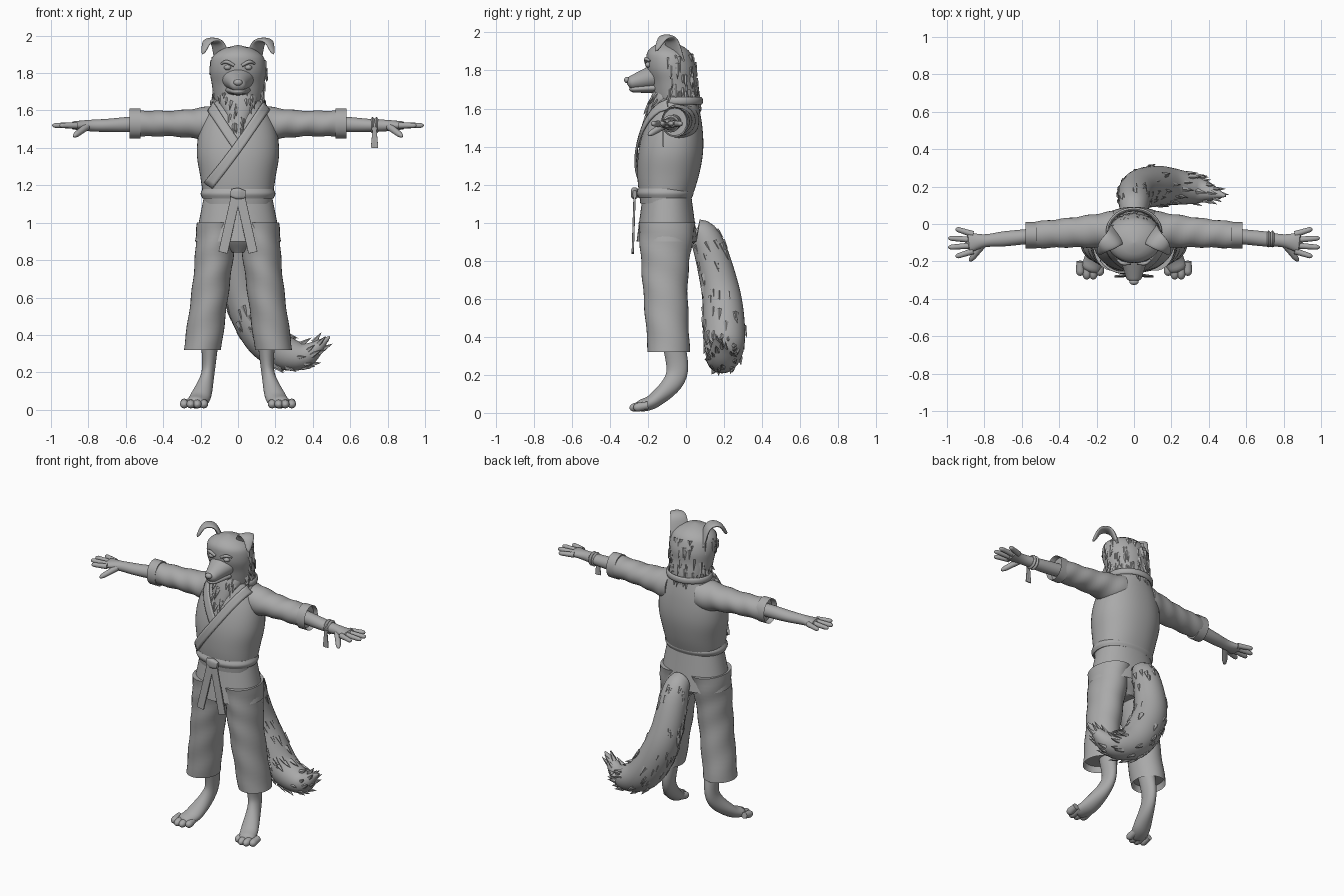
import bpy, bmesh, math, random
from mathutils import Vector
from mathutils.bvhtree import BVHTree

random.seed(4)
cube = bpy.data.objects.get("Cube")
if cube:
    bpy.data.objects.remove(cube)

shade = (0.4, 0.4, 0.4, 1)
grey = bpy.data.materials.new("plain_grey")
grey.use_nodes = True
grey.diffuse_color = shade
grey.node_tree.nodes["Principled BSDF"].inputs["Base Color"].default_value = shade
X, Y, Z = Vector((1, 0, 0)), Vector((0, 1, 0)), Vector((0, 0, 1))


def finish(name, bm, mirror=False):
    """Turn a bmesh into a smooth object that keeps its hard edges."""
    bmesh.ops.recalc_face_normals(bm, faces=bm.faces)
    for face in bm.faces:
        face.smooth = True
    for edge in bm.edges:
        edge.smooth = len(edge.link_faces) < 2 or edge.calc_face_angle(0) < 0.7
    mesh = bpy.data.meshes.new(name)
    bm.to_mesh(mesh)
    bm.free()
    mesh.materials.append(grey)
    ob = bpy.data.objects.new(name, mesh)
    bpy.context.collection.objects.link(ob)
    if mirror:
        ob.modifiers.new("Mirror", "MIRROR")
    return ob


def smooth(keys, t):
    """Smooth curve through evenly spaced keys, either numbers or vectors."""
    if len(keys) == 1:
        return keys[0]
    keys = [2 * keys[0] - keys[1], *keys, 2 * keys[-1] - keys[-2]]
    t *= len(keys) - 3
    i = max(0, min(int(t), len(keys) - 4))
    t -= i
    a, b, c, d = keys[i:i + 4]
    return b + (c - a + (2 * a - 5 * b + 4 * c - d + (3 * (b - c) + d - a) * t) * t) * t / 2


def heading(path, t):
    return (smooth(path, t + .01) - smooth(path, t - .01)).normalized()


def section(t, path, width, depth=None, side=X, flat=None, tip=0):
    """Centre, two radius vectors and direction; tip is the rounded share of the end."""
    path = [Vector(point) for point in path]
    along = flat or heading(path, t)
    u = (side - along * side.dot(along)).normalized()
    scale = 1
    if tip and t > 1 - tip:
        scale = math.sqrt(max(.001, 1 - ((t - 1 + tip) / tip) ** 2))
    a, b = smooth(width, t), smooth(depth or width, t)
    return smooth(path, t), u * a * scale, along.cross(u) * b * scale, along


def tube(name, rows=24, n=32, p=2, fold=0, hollow=False, mirror=False, **shape):
    """Loft superellipse rings; fold adds cloth waves, hollow recesses the far end."""
    bm = bmesh.new()
    rings = []
    for j in range(rows + 1):
        centre, u, v, along = section(j / rows, **shape)
        ring = []
        for k in range(n):
            angle = math.tau * k / n
            wave = 1 + fold * math.sin(2 * angle + j)
            co, si = [math.copysign(abs(w) ** (2 / p), w) * wave
                      for w in (math.cos(angle), math.sin(angle))]
            ring.append(bm.verts.new(centre + u * co + v * si))
        rings.append(ring)
    for r, q in zip(rings, rings[1:]):
        for k in range(n):
            bm.faces.new((r[k - 1], r[k], q[k], q[k - 1]))
    bm.faces.new(rings[0])
    end = bm.faces.new(rings[-1])
    if hollow:
        bm.normal_update()
        bmesh.ops.inset_region(bm, faces=[end], thickness=.01)
        bmesh.ops.translate(bm, verts=end.verts, vec=-along * .04)
    return finish(name, bm, mirror)


def tufts(name, count, shape, keep, flow=1, size=.06, lift=.3):
    """Pointed fur locks scattered over a tube, lying along its flow."""
    bm = bmesh.new()
    while count:
        t, angle = random.uniform(.05, .95), random.uniform(0, math.tau)
        centre, u, v, along = section(t, **shape)
        out = u * math.cos(angle) + v * math.sin(angle)
        normal = out.normalized()
        if keep(normal, t):
            lock = (along * flow + normal * lift).normalized()
            length = size * random.uniform(.7, 1.2)
            matrix = lock.to_track_quat('Z', 'Y').to_matrix().to_4x4()
            matrix.translation = centre + out * .95 + lock * length * .4
            bmesh.ops.create_cone(bm, segments=5, radius1=length / 4, radius2=0,
                                  depth=length, matrix=matrix)
            count -= 1
    return finish(name, bm)


def ball(name, centre, radii, mirror=False):
    bm = bmesh.new()
    bmesh.ops.create_uvsphere(bm, u_segments=20, v_segments=12, radius=1)
    bmesh.ops.scale(bm, verts=bm.verts, vec=radii)
    bmesh.ops.translate(bm, verts=bm.verts, vec=centre)
    return finish(name, bm, mirror)


# Jacket: body, skirt, sleeves and cuffs
jacket = tube("jacket_body", path=[(0, -.11, 1.1), (0, -.05, 1.65)], flat=Z, n=48, p=2.2,
              width=[.18, .2, .22, .2, .13], depth=[.13, .16, .17, .15, .11])
tube("jacket_skirt", path=[(0, -.1, 1.2), (0, -.1, .9)], flat=-Z, n=48, p=2.2,
     width=[.17, .23], depth=[.12, .16], hollow=True)
tube("sleeves", path=[(.1, -.03, 1.53), (.55, -.06, 1.53)], side=Y, fold=.03, mirror=True,
     width=[.1, .08, .07], depth=[.1, .07, .07])
tube("sleeve_cuffs", path=[(.52, -.06, 1.53), (.58, -.06, 1.53)], side=Y, rows=3,
     width=[.07], depth=[.08], hollow=True, mirror=True)

# Lapels laid on the jacket front
source = bmesh.new()
source.from_mesh(jacket.data)
tree = BVHTree.FromBMesh(source)
source.free()


def lapel(name, sign, reach, lift):
    path = [Vector((sign * x, 0, z)) for x, z in ((.15, 1.63), (.02, 1.43), (-.15, 1.2))]
    bm = bmesh.new()
    grid = []
    for j in range(21):
        t = reach * j / 20
        across = heading(path, t).cross(Y) * .05
        row = []
        for k in range(5):
            spot = smooth(path, t) + across * (k / 4 - .5)
            hit, normal = tree.ray_cast(spot - Y, Y)[:2]
            if hit is None:
                hit, normal = tree.find_nearest(spot - Y * .1)[:2]
            row.append(bm.verts.new(hit + normal * lift))
        grid.append(row)
    for r, q in zip(grid, grid[1:]):
        for k in range(4):
            bm.faces.new((r[k], r[k + 1], q[k + 1], q[k]))
    solid = finish(name, bm).modifiers.new("Thickness", "SOLIDIFY")
    solid.thickness, solid.offset = .012, 0


lapel("under_lapel", -1, .55, .004)
lapel("over_lapel", 1, 1, .012)
arc = [math.pi * (i - 1) / 6 for i in range(9)]
tube("back_collar", path=[(.14 * math.cos(a), .12 * math.sin(a) - .04, 1.64) for a in arc],
     side=Z, n=16, width=[.02], depth=[.01])

# Belt with knot and two hanging ends
tube("belt", path=[(0, -.11, 1.13), (0, -.11, 1.18)], flat=Z, rows=8, n=48, p=2.2,
     width=[.19, .2, .19], depth=[.14, .15, .14])
tube("belt_knot", path=[(-.04, -.27, 1.16), (.04, -.27, 1.15)], side=Z, p=3,
     width=[.02, .03, .02], depth=[.01, .02, .01])
for sign, label in ((1, "left"), (-1, "right")):
    tube(label + "_belt_end", path=[(sign * .01, -.27, 1.15), (sign * .08, -.28, .84)],
         width=[.025], depth=[.006], p=6)

# Trousers
tube("trouser_seat", path=[(0, -.1, 1), (0, -.1, .84)], flat=-Z,
     width=[.2, .2, .05], depth=[.14, .14, .08])
tube("trouser_legs", path=[(.11, -.1, 1), (.14, -.11, .7), (.19, -.09, .32)], flat=-Z,
     width=[.11, .1, .1], depth=[.15, .12, .11], fold=.02, hollow=True, mirror=True)

# Feet and toes
tube("feet", path=[(.15, -.07, .4), (.16, -.05, .2), (.2, -.16, .07), (.24, -.26, .03)],
     width=[.05, .035, .055, .05], depth=[.06, .055, .04, .03], tip=.1, mirror=True)
for i in range(4):
    spread = i - 1.5
    x, front = .235 + .035 * spread, .01 * spread ** 2 - .3
    tube(f"toes_{i + 1}", path=[(x, -.2, .04), (x, front, .025)], n=16,
         width=[.02, .025], tip=.4, mirror=True)

# Arms, hands, fingers and thumbs
tube("arms", path=[(.5, -.06, 1.53), (.7, -.08, 1.52), (.9, -.1, 1.52)], side=Y, tip=.06,
     width=[.04, .04, .04, .035, .06], depth=[.04, .04, .035, .03, .02], mirror=True)
for i in range(4):
    spread = 1.5 - i
    tube(f"fingers_{i + 1}", side=Y, n=16, width=[.017, .013], tip=.2, mirror=True,
         path=[(.86, .03 * spread - .1, 1.52), (1 - .02 * spread ** 2, .05 * spread - .1, 1.52)])
tube("thumbs", path=[(.8, -.1, 1.52), (.88, -.2, 1.46)], side=Z, n=16,
     width=[.02, .015], tip=.3, mirror=True)

# Tied band on the left wrist
for i in range(2):
    x = .72 + .02 * i
    tube(f"wrist_band_{i + 1}", path=[(x - .01, -.08, 1.52), (x + .01, -.08, 1.52)], side=Y,
         rows=8, width=[.035, .045, .035])
    tube(f"wrist_tie_{i + 1}", path=[(.73, -.12, 1.51), (x, -.12, 1.4)], n=12, p=5,
         width=[.01], depth=[.004])

# Head, fur and face
head = dict(path=[(0, -.04, 1.6), (0, -.1, 1.95)], flat=Z, tip=.2,
            width=[.12, .13, .14, .15, .14, .1], depth=[.11, .12, .12, .13, .12, .1])
tube("head", n=40, **head)
tufts("head_fur", 70, head, lambda normal, t: normal.y > -.15 and t < .8, flow=-1)
tufts("neck_fur", 35, head, lambda normal, t: normal.y > -.3 and t < .3, flow=-1, lift=.4)
tube("muzzle", path=[(0, -.15, 1.77), (0, -.31, 1.73)], tip=.15,
     width=[.09, .06, .035], depth=[.07, .05, .03])
tube("lower_jaw", path=[(0, -.15, 1.71), (0, -.3, 1.7)], tip=.2,
     width=[.07, .03], depth=[.03, .015])
ball("nose", (0, -.31, 1.75), (.024, .016, .017))
ball("eyes", (.055, -.195, 1.83), (.02, .02, .015), mirror=True)
tube("brows", path=[(.02, -.21, 1.84), (.06, -.21, 1.86), (.09, -.19, 1.85)], side=Z, n=16,
     width=[.008, .01, .005], mirror=True)
tube("ears", path=[(.08, -.05, 1.85), (.11, -.08, 1.96), (.16, -.12, 1.97), (.19, -.16, 1.9)],
     side=X + Y, width=[.06, .05, .035, .01], depth=[.016, .01], tip=.1, mirror=True)

# Chest fur in the jacket opening
ruff = dict(path=[(0, -.09, 1.69), (0, -.15, 1.61), (0, -.22, 1.46)],
            width=[.1, .1, .06, .01], depth=[.08, .06, .035, .01])
tube("chest_fur", **ruff)
tufts("chest_locks", 28, ruff, lambda normal, t: normal.y < -.1, size=.05, lift=.15)

# Tail sweeping down and curling to the left
tail = dict(path=[(0, 0, .95), (0, .1, .92), (.02, .18, .65), (.1, .2, .45), (.2, .2, .33),
                  (.35, .18, .29), (.49, .15, .39)],
            side=Y, width=[.05, .08, .1, .11, .1, .07, .005])
tube("tail", rows=40, **tail)
tufts("tail_fur", 110, tail, lambda normal, t: t > .15, lift=.22)
